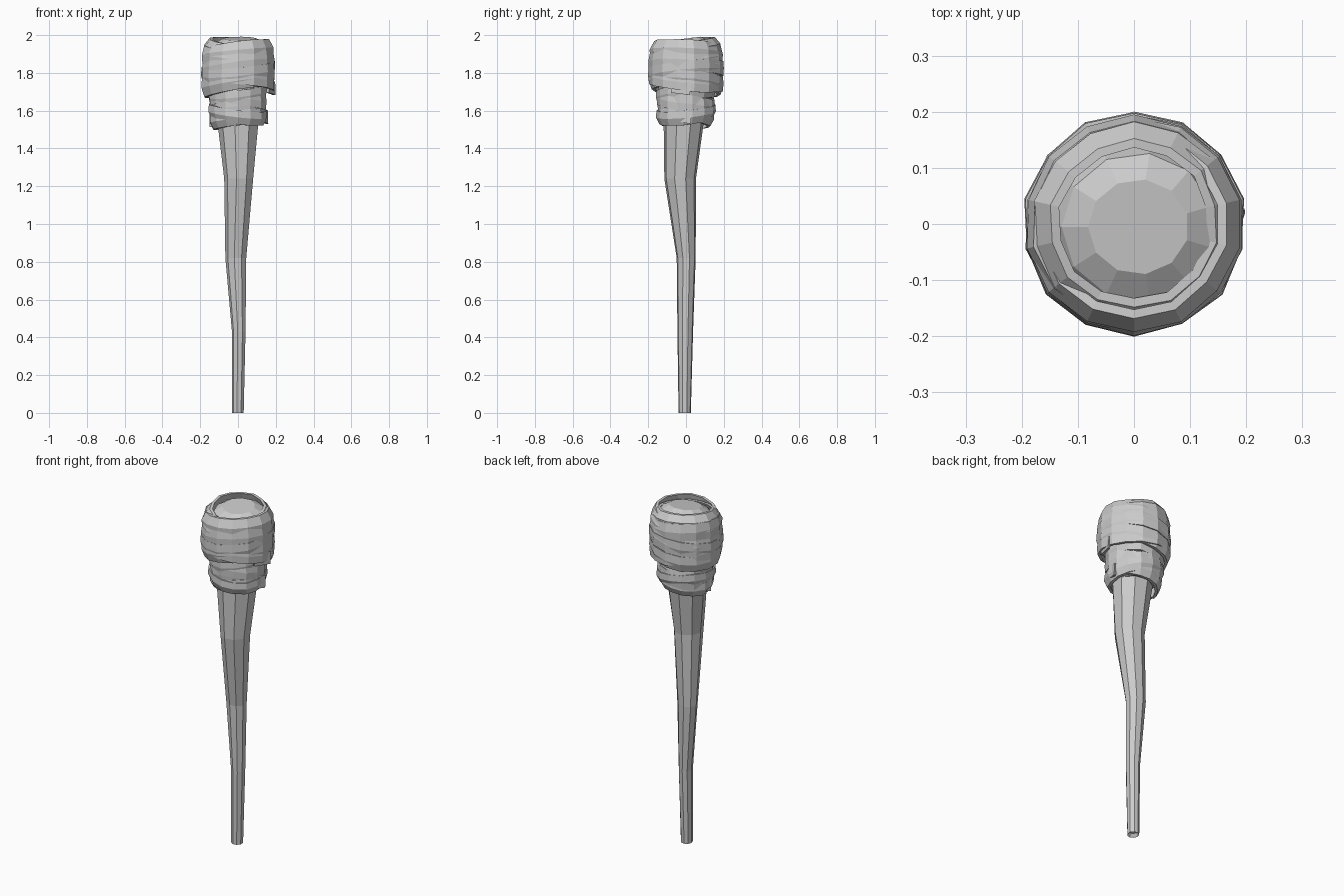
import bpy, bmesh, math, random
from math import sin, cos, tau

random.seed(4)


def make(name, verts, faces):
    me = bpy.data.meshes.new(name)
    me.from_pydata(verts, [], faces)
    bm = bmesh.new()
    bm.from_mesh(me)
    bmesh.ops.recalc_face_normals(bm, faces=bm.faces)
    bm.to_mesh(me)
    bm.free()
    ob = bpy.data.objects.new(name, me)
    bpy.context.collection.objects.link(ob)
    return ob


def loft(name, rings, n, tilt=0.0):
    """Rings are (z, centre x, centre y, radius x, radius y); tilt raises the back of the last two."""
    verts, faces = [], []
    for k, (z, cx, cy, rx, ry) in enumerate(rings):
        t = tilt if k >= len(rings) - 2 else 0
        for i in range(n):
            a = tau * (i + 0.5) / n
            y = cy + ry * sin(a)
            verts.append((cx + rx * cos(a), y, z + t * y))
    for k in range(len(rings) - 1):
        for i in range(n):
            j = (i + 1) % n
            faces.append((k * n + i, k * n + j, (k + 1) * n + j, (k + 1) * n + i))
    faces += [tuple(range(n)), tuple(range((len(rings) - 1) * n, len(rings) * n))]
    return make(name, verts, faces)


def band(name, z, r_low, r_high, width, tx, ty, n=14):
    """Closed cloth ring; tx and ty are the rise at its +x and +y sides."""
    verts, faces = [], []
    thick = 0.016
    for i in range(n):
        a = tau * i / n + tau / 4
        wob = random.uniform(-0.003, 0.003)
        w = width * random.uniform(0.92, 1.08) / 2
        zc = z + tx * cos(a) + ty * sin(a)
        rm = max(r_low, r_high) + 0.002
        for r, h in ((r_low, -w), (rm, 0), (r_high, w),
                     (r_high - thick, w), (r_low - thick, -w)):
            verts.append(((r + wob) * cos(a), (r + wob) * sin(a), zc + h))
    for i in range(n):
        j = (i + 1) % n
        for k in range(5):
            m = (k + 1) % 5
            faces.append((i * 5 + k, j * 5 + k, j * 5 + m, i * 5 + m))
    return make(name, verts, faces)


# Tapered, slightly crooked stick with a hollowed foot
loft("handle", [
    (0.018, 0.0, -0.006, 0.018, 0.018),
    (0.0, 0.0, -0.007, 0.032, 0.033),
    (0.43, 0.005, -0.004, 0.037, 0.042),
    (0.82, -0.01, 0.001, 0.057, 0.051),
    (1.24, 0.006, -0.031, 0.079, 0.085),
    (1.54, 0.003, -0.012, 0.112, 0.108),
], 9)

# Stuffed head inside the wrapping, with a domed sloping top
loft("head_core", [
    (1.535, 0.0, 0.0, 0.11, 0.11),
    (1.60, 0.0, 0.0, 0.135, 0.135),
    (1.70, 0.0, 0.0, 0.142, 0.142),
    (1.80, 0.0, 0.0, 0.172, 0.172),
    (1.90, 0.005, 0.0, 0.165, 0.165),
    (1.955, 0.008, -0.005, 0.137, 0.132),
    (1.982, 0.008, -0.005, 0.09, 0.085),
], 11, 0.12)

# Crossing cloth strips, lower bundle then upper bundle
strips = [
    (1.557, 0.130, 0.148, 0.075, 0.020, -0.004),
    (1.580, 0.140, 0.156, 0.075, -0.018, 0.016),
    (1.615, 0.148, 0.150, 0.085, 0.024, -0.012),
    (1.650, 0.152, 0.148, 0.080, -0.015, -0.020),
    (1.685, 0.148, 0.155, 0.075, 0.018, 0.015),
    (1.745, 0.180, 0.194, 0.090, 0.028, -0.014),
    (1.765, 0.193, 0.190, 0.085, -0.018, -0.020),
    (1.800, 0.187, 0.197, 0.090, 0.020, 0.018),
    (1.845, 0.196, 0.190, 0.095, 0.026, -0.016),
    (1.885, 0.192, 0.182, 0.090, -0.016, 0.014),
    (1.915, 0.190, 0.168, 0.085, 0.018, -0.008),
    (1.935, 0.178, 0.150, 0.070, -0.010, 0.020),
]
for i, s in enumerate(strips):
    band("cloth_strip_%02d" % (i + 1), *s)


# Loose strip ends tucked against the wrapping
def loose_end(name, angle, z, r, drop):
    verts = []
    for da, dr, dz in ((-0.45, -0.012, 0.03), (-0.45, -0.012, -0.04),
                       (0.1, 0.004, -0.04 - drop), (0.14, 0.004, 0.03 - drop)):
        for t in (0, -0.014):
            q = r + dr + t
            verts.append((q * cos(angle + da), q * sin(angle + da), z + dz))
    faces = [(0, 2, 4, 6), (1, 3, 5, 7)]
    faces += [(2 * k, 2 * k + 1, (2 * k + 3) % 8, (2 * k + 2) % 8) for k in range(4)]
    make(name, verts, faces)


loose_end("loose_end_upper", 0.0, 1.735, 0.195, 0.012)
loose_end("loose_end_lower", 0.05, 1.585, 0.158, 0.015)
loose_end("loose_end_left", math.pi, 1.565, 0.148, 0.012)
